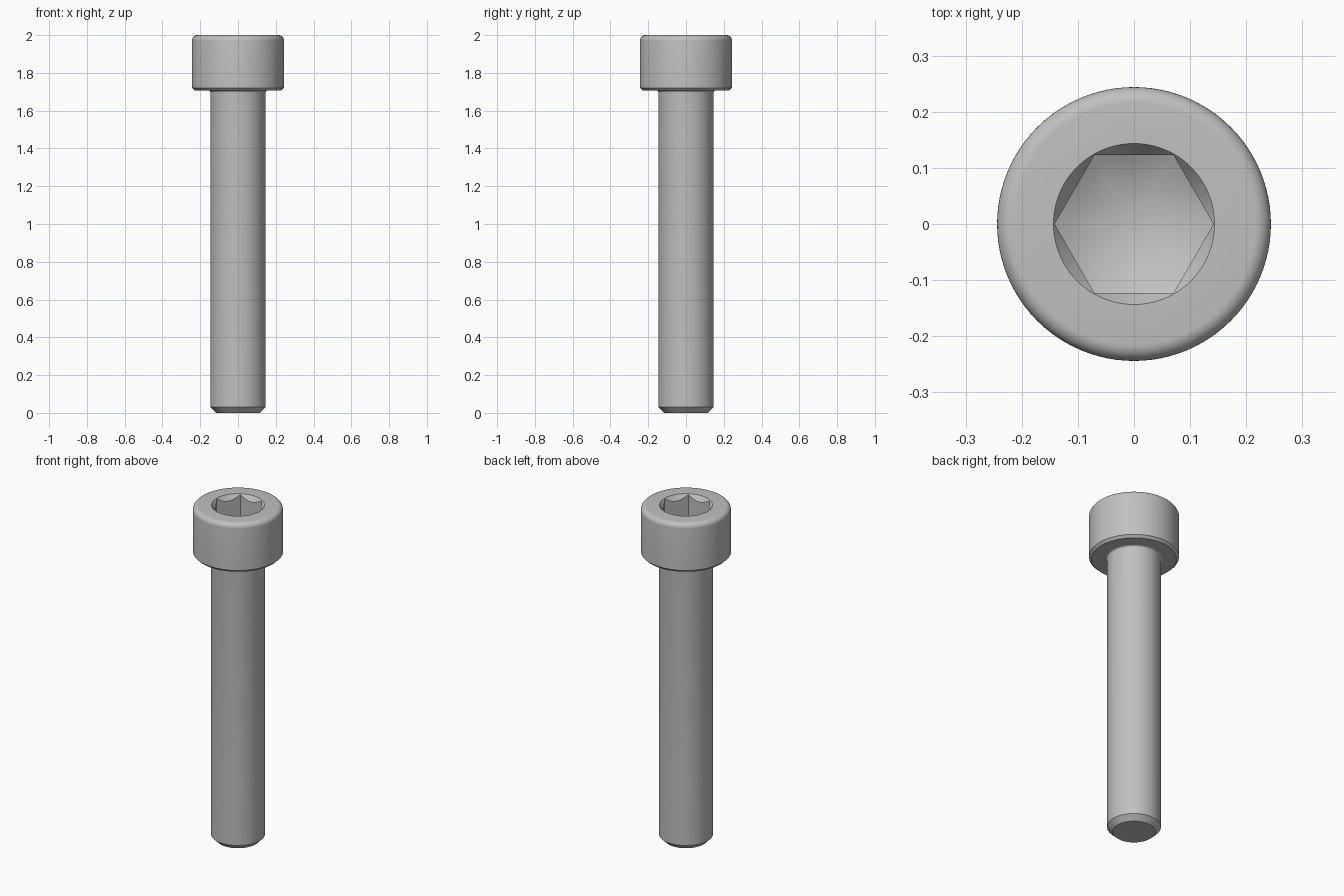
import bpy, bmesh
from math import sin, cos, pi

if "Cube" in bpy.data.objects:
    bpy.data.objects.remove(bpy.data.objects["Cube"])

STEEL = (0.53, 0.53, 0.53, 1)
steel = bpy.data.materials.new("steel grey")
steel.use_nodes = True
steel.diffuse_color = STEEL
steel.node_tree.nodes["Principled BSDF"].inputs["Base Color"].default_value = STEEL


def lathe(name, profile, sides):
    """Closed solid of revolution from (radius, z) points, bottom to top."""
    bm = bmesh.new()
    rings = []
    for r, z in profile:
        if r == 0:
            rings.append([bm.verts.new((0, 0, z))] * sides)
        else:
            rings.append([bm.verts.new((r * cos(2 * pi * i / sides), r * sin(2 * pi * i / sides), z))
                          for i in range(sides)])
    for low, high in zip(rings, rings[1:]):
        for i in range(sides):
            j = (i + 1) % sides
            bm.faces.new(dict.fromkeys((low[i], low[j], high[j], high[i])))
    for ring in (rings[0], rings[-1]):
        if ring[0] != ring[1]:
            bm.faces.new(ring)
    bmesh.ops.recalc_face_normals(bm, faces=bm.faces)
    mesh = bpy.data.meshes.new(name)
    bm.to_mesh(mesh)
    bm.free()
    mesh.materials.append(steel)
    obj = bpy.data.objects.new(name, mesh)
    bpy.context.collection.objects.link(obj)
    return obj


def arc(r, z, radius, start, end, steps=8):
    """Fillet points around centre (r, z)."""
    angles = [start + (end - start) * i / steps for i in range(steps + 1)]
    return [(r + radius * cos(a), z + radius * sin(a)) for a in angles]


def combine(target, cutter, operation):
    """Apply a boolean and remove the helper."""
    mod = target.modifiers.new(operation.lower(), "BOOLEAN")
    mod.operation, mod.object, mod.solver = operation, cutter, "EXACT"
    bpy.context.view_layer.objects.active = target
    bpy.ops.object.modifier_apply(modifier=mod.name)
    bpy.data.objects.remove(cutter)


SHAFT, HEAD, NECK = 0.146, 0.244, 1.707
FILLET, ROUND = 0.012, 0.029

# Shaft with chamfered tip, neck fillet, and head with rounded top rim
profile = [(0.116, 0), (SHAFT, 0.03)]
profile += arc(SHAFT + FILLET, NECK - FILLET, FILLET, pi, pi / 2)
profile += [(HEAD - 0.014, NECK), (HEAD, NECK + 0.014)]
profile += arc(HEAD - ROUND, 2 - ROUND, ROUND, 0, pi / 2)
screw = lathe("socket_head_screw", profile, 96)

# Hex socket with a conical floor
hexagon = lathe("hex_cutter", [(0.1415, 1.7), (0.1415, 2.1)], 6)
drill = lathe("drill_cutter", [(0, 1.772), (0.16, 1.864), (0.16, 2.2)], 96)
combine(hexagon, drill, "INTERSECT")
combine(screw, hexagon, "DIFFERENCE")

# Countersunk mouth of the socket
mouth = lathe("mouth_cutter", [(0.101, 1.94), (0.1435, 2), (0.1435, 2.1)], 96)
combine(screw, mouth, "DIFFERENCE")

# Smooth round surfaces, crisp machined edges
bpy.ops.object.select_all(action="DESELECT")
screw.select_set(True)
bpy.context.view_layer.objects.active = screw
bpy.ops.object.shade_smooth_by_angle(angle=pi / 7)
